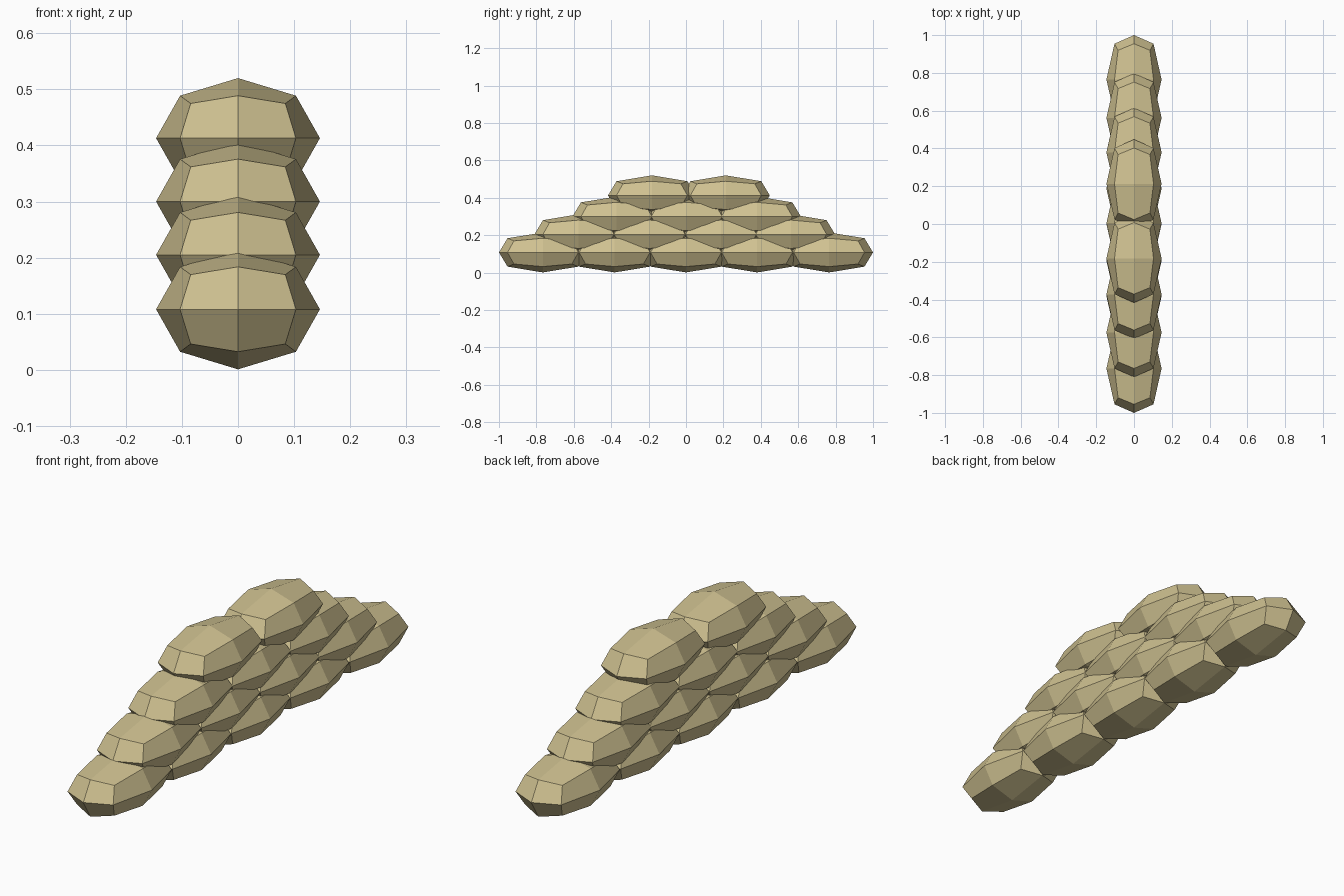
import bpy, bmesh

if "Cube" in bpy.data.objects:
    bpy.data.objects.remove(bpy.data.objects["Cube"])

cloth = bpy.data.materials.new("sandbag_cloth")
cloth.diffuse_color = (0.62, 0.53, 0.28, 1)
cloth.use_nodes = True
cloth.node_tree.nodes["Principled BSDF"].inputs["Base Color"].default_value = cloth.diffuse_color

# One sandbag: a once-divided cube rounded to a sphere, stretched, ends flattened
bm = bmesh.new()
bmesh.ops.create_cube(bm, size=2)
bmesh.ops.subdivide_edges(bm, edges=bm.edges[:], cuts=1, use_grid_fill=True)
for v in bm.verts:
    n = v.co.normalized()
    end = 0.235 if abs(n.y) > 0.99 else 0.268
    v.co = (n.x * 0.146, n.y * end, n.z * 0.107)
bmesh.ops.recalc_face_normals(bm, faces=bm.faces[:])
bag_mesh = bpy.data.meshes.new("sandbag")
bm.to_mesh(bag_mesh)
bm.free()
bag_mesh.materials.append(cloth)

# Rows of the stack: height of the bag centres, then their y positions
rows = [
    (0.108, (-0.765, -0.382, 0.0, 0.38, 0.765)),
    (0.205, (-0.575, -0.195, 0.187, 0.562)),
    (0.300, (-0.372, 0.004, 0.379)),
    (0.413, (-0.182, 0.213)),
]
for r, (z, ys) in enumerate(rows, 1):
    for i, y in enumerate(ys, 1):
        bag = bpy.data.objects.new(f"sandbag_row{r}_{i}", bag_mesh)
        bag.location = (0, y, z)
        bpy.context.collection.objects.link(bag)
